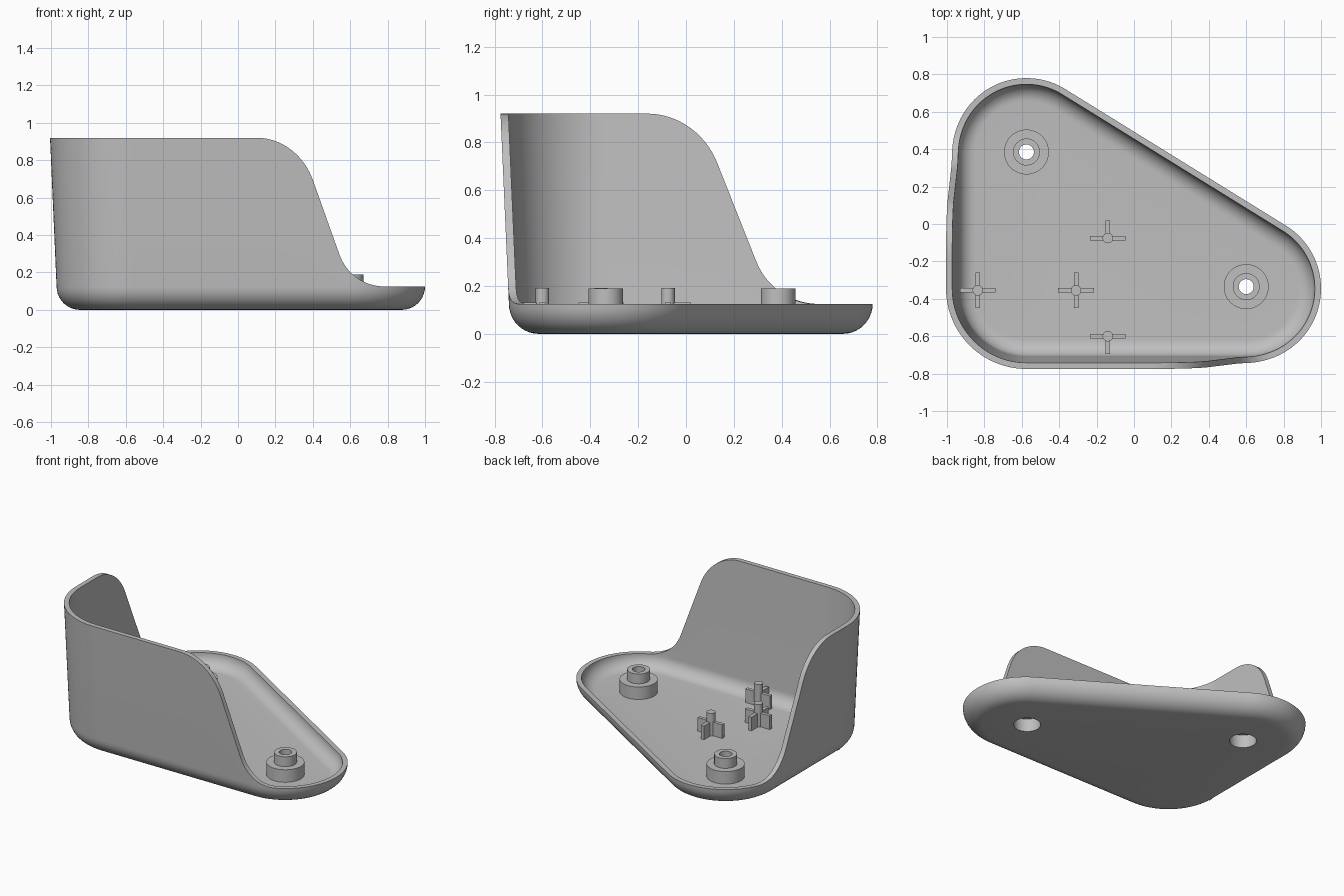
import bpy, bmesh, math
from mathutils import Vector, Matrix

cube = bpy.data.objects.get("Cube")
if cube:
    bpy.data.objects.remove(cube, do_unlink=True)

grey = bpy.data.materials.new("plain_grey")
grey.use_nodes = True
grey.diffuse_color = (0.52, 0.52, 0.52, 1)
grey.node_tree.nodes["Principled BSDF"].inputs["Base Color"].default_value = grey.diffuse_color

RIM, TOP, FLOOR, WALL, LEAN = 0.125, 0.92, 0.035, 0.033, 0.035
RADIUS, BORE = 0.395, 0.085
BACK, SIDE, CORNER = Vector((-0.575, 0.385)), Vector((0.605, -0.345)), Vector((-0.575, -0.345))
BOSSES = [(-0.575, 0.385), (0.6, -0.335)]


def finish(bm, name):
    bmesh.ops.recalc_face_normals(bm, faces=bm.faces[:])
    mesh = bpy.data.meshes.new(name)
    bm.to_mesh(mesh)
    bm.free()
    mesh.materials.append(grey)
    obj = bpy.data.objects.new(name, mesh)
    bpy.context.collection.objects.link(obj)
    bpy.ops.object.select_all(action='DESELECT')
    obj.select_set(True)
    bpy.context.view_layer.objects.active = obj
    bpy.ops.object.shade_smooth_by_angle(angle=math.radians(30))
    return obj


def fillet(a, b, c, t1, t2, n=24):
    """Rounded corner at b, starting t1 before it and ending t2 after it."""
    d1, d2 = (a - b).normalized(), (c - b).normalized()
    p = [b + d1 * t1, b + d1 * t1 * 0.4, b + d2 * t2 * 0.4, b + d2 * t2]
    pts = []
    for i in range(n + 1):
        t = i / n
        s = 1 - t
        pts.append(p[0] * s**3 + p[1] * 3*s*s*t + p[2] * 3*s*t*t + p[3] * t**3)
    return pts


def wall_cut(upper, lower, top_len, bottom_len):
    """S-shaped drop from the wall top to the rim, as a height function."""
    u, l = Vector((upper, TOP)), Vector((lower, RIM))
    pts = fillet(Vector((-2, TOP)), u, l, *top_len) + fillet(u, l, Vector((2, RIM)), *bottom_len)

    def height(x):
        if x <= pts[0].x:
            return TOP
        for p, q in zip(pts, pts[1:]):
            if x <= q.x:
                return p.y + (q.y - p.y) * (x - p.x) / max(q.x - p.x, 1e-6)
        return RIM
    return height


front_cut = wall_cut(0.32, 0.603, (0.22, 0.24), (0.18, 0.18))
side_cut = wall_cut(0.049, 0.364, (0.21, 0.22), (0.19, 0.19))

# Outline of the rounded triangle: position, outward normal, wall height
slant = math.atan2(SIDE.x - BACK.x, BACK.y - SIDE.y)
slant = math.atan2((SIDE - BACK).x, (BACK - SIDE).y)
outline = []


def add_arc(centre, a0, a1, n):
    for i in range(n + 1):
        a = a0 + (a1 - a0) * i / n
        d = Vector((math.cos(a), math.sin(a)))
        p = centre + d * RADIUS
        outline.append((p, d, min(front_cut(p.x), side_cut(p.y))))


def add_straight(start, end, normal, n):
    for i in range(1, n):
        p = start.lerp(end, i / n) + normal * RADIUS
        outline.append((p, normal, min(front_cut(p.x), side_cut(p.y))))


add_arc(CORNER, math.pi, 1.5 * math.pi, 24)
add_straight(CORNER, SIDE, Vector((0, -1)), 80)
add_arc(SIDE, -math.pi / 2, slant, 48)
add_arc(BACK, slant, math.pi, 40)
add_straight(BACK, CORNER, Vector((-1, 0)), 60)

# Shell: outer fillet, leaning wall, inner fillet
bm = bmesh.new()
STEPS = 10


def section(h):
    lean = LEAN * (h - RIM) / (TOP - RIM)
    angles = [math.pi / 2 * i / STEPS for i in range(STEPS + 1)]
    outer = [(RIM * (math.sin(a) - 1), RIM * (1 - math.cos(a))) for a in angles]
    r = RIM - FLOOR
    inner = [(r * (math.cos(a) - 1) - WALL, RIM - r * math.sin(a)) for a in angles]
    return outer + [(lean, h), (lean - WALL, h)] + inner


columns = []
for p, n, h in outline:
    columns.append([bm.verts.new((*(p + n * off), z)) for off, z in section(h)])
for a, b in zip(columns, columns[1:] + columns[:1]):
    for i in range(len(a) - 1):
        bm.faces.new((a[i], b[i], b[i + 1], a[i + 1]))


# Floor plates with round openings joined by bore walls
def ring_edges(verts):
    return [bm.edges.get((a, b)) or bm.edges.new((a, b))
            for a, b in zip(verts, verts[1:] + verts[:1])]


def circle(centre, z, n=48):
    return [bm.verts.new((centre[0] + BORE * math.cos(2 * math.pi * i / n),
                          centre[1] + BORE * math.sin(2 * math.pi * i / n), z)) for i in range(n)]


bores = [(circle(c, 0), circle(c, FLOOR)) for c in BOSSES]
for level, row in ((0, 0), (1, -1)):
    edges = ring_edges([col[row] for col in columns])
    for bore in bores:
        edges += ring_edges(bore[level])
    bmesh.ops.triangle_fill(bm, edges=edges, use_beauty=True, normal=(0, 0, 1))
for low, high in bores:
    for i in range(len(low)):
        j = (i + 1) % len(low)
        bm.faces.new((low[i], low[j], high[j], high[i]))
bmesh.ops.remove_doubles(bm, verts=bm.verts[:], dist=1e-5)
finish(bm, "shell")

# Stepped screw bosses with a counterbore from below
BOSS_PROFILE = [(BORE, FLOOR), (BORE, 0.09), (0.04, 0.09), (0.04, 0.19),
                (0.072, 0.19), (0.072, 0.122), (0.12, 0.122), (0.12, FLOOR)]
for name, (x, y) in zip(("back_boss", "side_boss"), BOSSES):
    bm = bmesh.new()
    verts = [bm.verts.new((x + r, y, z)) for r, z in BOSS_PROFILE]
    edges = [bm.edges.new(pair) for pair in zip(verts, verts[1:])]
    bmesh.ops.spin(bm, geom=verts + edges, cent=(x, y, 0), axis=(0, 0, 1),
                   angle=2 * math.pi, steps=48, use_duplicate=False)
    bmesh.ops.remove_doubles(bm, verts=bm.verts[:], dist=1e-5)
    finish(bm, name)


# Locating posts with thin ribs
def post(name, x, y, up, down):
    bm = bmesh.new()
    base, top, rib_top, reach, thick = 0.03, 0.192, 0.13, 0.095, 0.024
    bmesh.ops.create_cone(bm, cap_ends=True, segments=32, radius1=0.028, radius2=0.028,
                          depth=top - base, matrix=Matrix.Translation((x, y, (top + base) / 2)))

    def rib(cx, cy, sx, sy):
        m = Matrix.Translation((cx, cy, (rib_top + base) / 2)) @ Matrix.Diagonal((sx, sy, rib_top - base, 1))
        bmesh.ops.create_cube(bm, size=1, matrix=m)

    rib(x, y, 2 * reach, thick)
    for wanted, sign in ((up, 1), (down, -1)):
        if wanted:
            rib(x, y + sign * reach / 2, thick, reach)
    finish(bm, name)


post("wall_post", -0.835, -0.355, True, True)
post("middle_post", -0.31, -0.355, True, True)
post("back_post", -0.14, -0.075, True, False)
post("front_post", -0.14, -0.60, False, True)
